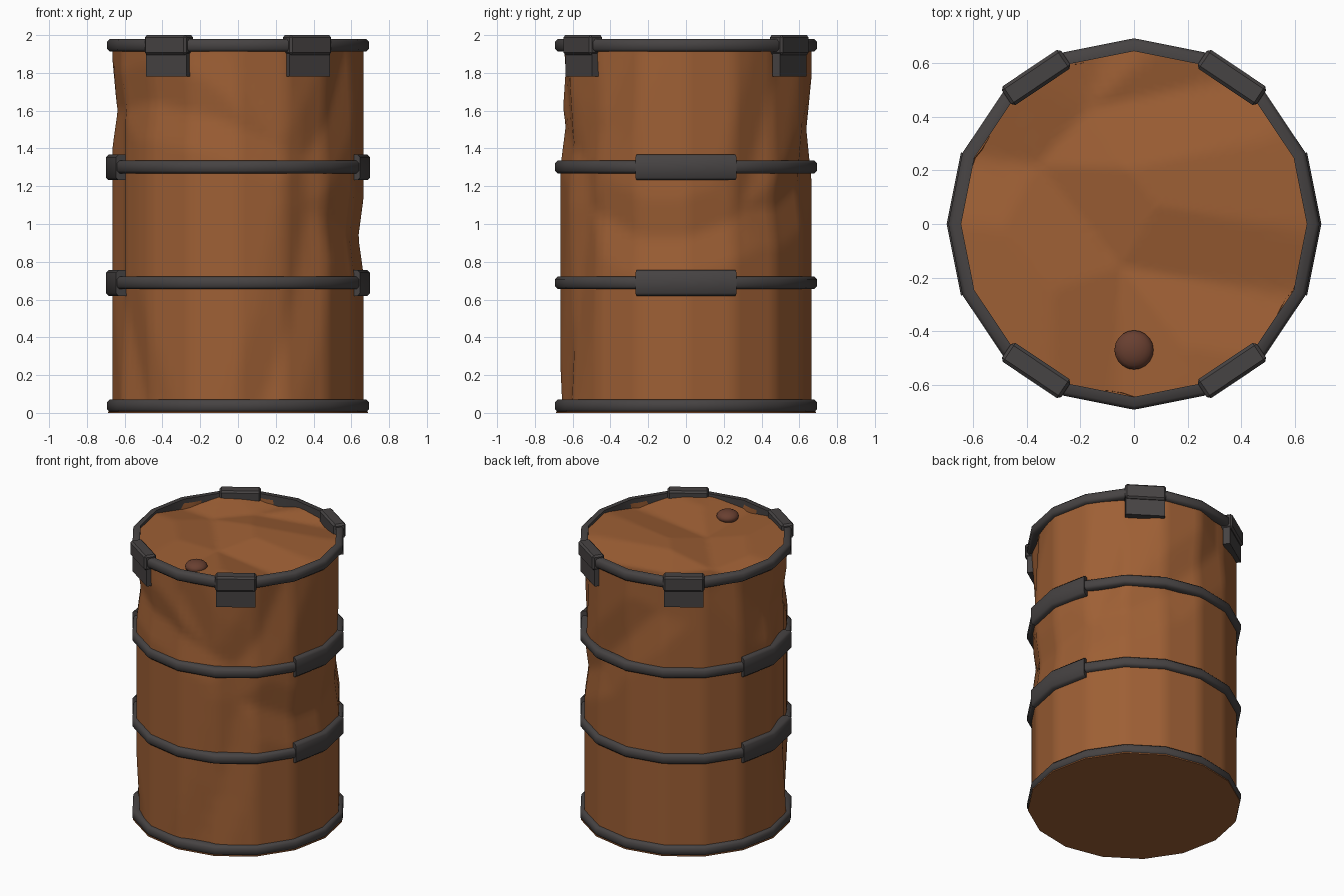
import bpy, bmesh, math
from mathutils import Vector

if "Cube" in bpy.data.objects:
    bpy.data.objects.remove(bpy.data.objects["Cube"])

def material(name, rgb):
    m = bpy.data.materials.new(name)
    m.diffuse_color = (*rgb, 1)
    m.use_nodes = True
    m.node_tree.nodes["Principled BSDF"].inputs["Base Color"].default_value = m.diffuse_color
    return m

RUST = material("rust orange", (0.34, 0.115, 0.035))
DARK = material("dark metal", (0.062, 0.056, 0.056))
CAP = material("cap brown", (0.14, 0.05, 0.03))
SIDES = 16
STEP = 2 * math.pi / SIDES

def finish(bm, name, mat, angle=30):
    bmesh.ops.recalc_face_normals(bm, faces=bm.faces)
    me = bpy.data.meshes.new(name)
    bm.to_mesh(me)
    bm.free()
    me.materials.append(mat)
    ob = bpy.data.objects.new(name, me)
    bpy.context.collection.objects.link(ob)
    bpy.ops.object.select_all(action='DESELECT')
    ob.select_set(True)
    bpy.context.view_layer.objects.active = ob
    bpy.ops.object.shade_smooth_by_angle(angle=math.radians(angle))
    return ob

def poly_radius(r, a):
    # radius of a 16-sided outline at angle a
    return r * math.cos(STEP / 2) / math.cos((a % STEP) - STEP / 2)

def crease_distance(p, lines):
    best = 9.0
    for line in lines:
        for a, b in zip(line, line[1:]):
            a, b = Vector(a), Vector(b)
            d = b - a
            t = max(0, min(1, (p - a).dot(d) / d.length_squared))
            best = min(best, (p - a - d * t).length)
    return best

def skin_grid(bm, rows, closed=True):
    n = len(rows[0])
    for r0, r1 in zip(rows, rows[1:]):
        for i in range(n if closed else n - 1):
            j = (i + 1) % n
            bm.faces.new((r0[i], r0[j], r1[j], r1[i]))

# dent creases on the wall: (angle in degrees, height)
WALL = [
    [(-162, 1.6), (-136, 1.65), (-99, 1.56), (-72, 1.43), (-57, 1.33)],
    [(-96, 1.94), (-72, 1.43)],
    [(-57, 1.33), (-54, 1.1), (-60, .75), (-66, .45), (-78, .05)],
    [(-54, 1.1), (-22, .93), (0, .93), (23, 1.02), (28, 1.08), (46, 1.08), (67, 1.2)],
    [(28, 1.08), (46, 1.75), (50, 1.94)],
    [(-57, 1.33), (-42, 1.55), (-26, 1.94)],
    [(-162, 1.6), (-162, .7), (-140, .05)],
    [(67, 1.2), (75, 1.33), (109, 1.72), (109, 1.94)],
    [(152, 1.94), (178, 1.6), (198, 1.6)],
]
R = 0.665
wall_lines = [[(math.radians(a + k) * R, z) for a, z in line]
              for line in WALL for k in (-360, 0, 360)]

# dented barrel wall
bm = bmesh.new()
COLS, ROWS = 96, 56
rows = []
for k in range(ROWS + 1):
    z = 0.01 + 1.94 * k / ROWS
    row = []
    for i in range(COLS):
        a = 2 * math.pi * i / COLS
        d = crease_distance(Vector((a * R, z)), wall_lines)
        r = poly_radius(R, a) - 0.028 * max(0, 1 - d / 0.2)
        row.append(bm.verts.new((r * math.cos(a), r * math.sin(a), z)))
    rows.append(row)
skin_grid(bm, rows)
finish(bm, "barrel_wall", RUST)

# dented lid
LID = [
    [(-.65, .25), (-.36, .22), (-.05, -.16), (.64, -.28)],
    [(-.05, -.16), (-.06, -.66)],
    [(-.36, .22), (-.17, .43), (.4, .55)],
    [(-.17, .43), (-.1, .66)],
]
bm = bmesh.new()
rows = []
for k in range(29):
    row = []
    for i in range(COLS):
        a = 2 * math.pi * i / COLS
        r = max(0.004, poly_radius(0.66, a) * k / 28)
        p = Vector((r * math.cos(a), r * math.sin(a)))
        d = crease_distance(p, LID)
        row.append(bm.verts.new((p.x, p.y, 1.96 - 0.05 * max(0, 1 - d / 0.25))))
    rows.append(row)
skin_grid(bm, rows)
bm.faces.new(rows[0])
finish(bm, "barrel_lid", RUST)

# bottom plate
bm = bmesh.new()
loops = [[bm.verts.new((0.688 * math.cos(i * STEP), 0.688 * math.sin(i * STEP), z))
          for i in range(SIDES)] for z in (0, 0.008)]
skin_grid(bm, loops)
bm.faces.new(loops[0])
bm.faces.new(loops[1])
finish(bm, "bottom_plate", RUST)

def hoop(name, z0, z1, r_in, r_out, first=0, count=SIDES, bevel=0.014):
    # swept chamfered band; a full ring or an arc with closed ends
    full = count == SIDES
    prof = [(r_in, z0), (r_out - bevel, z0), (r_out, z0 + bevel),
            (r_out, z1 - bevel), (r_out - bevel, z1), (r_in, z1)]
    bm = bmesh.new()
    secs = []
    for i in range(count if full else count + 1):
        a = (first + i) * STEP
        secs.append([bm.verts.new((r * math.cos(a), r * math.sin(a), z)) for r, z in prof])
    skin_grid(bm, secs + secs[:1] if full else secs)
    if not full:
        bm.faces.new(secs[0])
        bm.faces.new(secs[-1])
    return finish(bm, name, DARK, 50)

# rims and hoops
for name, z0, z1 in (("bottom_rim", 0.004, 0.07), ("lower_hoop", 0.655, 0.722),
                     ("upper_hoop", 1.268, 1.335), ("top_rim", 1.912, 1.98)):
    hoop(name, z0, z1, 0.645, 0.693)

# widened hoop joints on both sides
for label, zc in (("lower", 0.688), ("upper", 1.30)):
    for side, first in (("right", -1), ("left", 7)):
        hoop(f"{label}_{side}_joint", zc - 0.068, zc + 0.068, 0.64, 0.699, first, 2)

def block(bm, a, r0, r1, half, z0, z1):
    ca, sa = math.cos(a), math.sin(a)
    loops = [[bm.verts.new((r * ca - t * sa, r * sa + t * ca, z))
              for r, t in ((r0, -half), (r1, -half), (r1, half), (r0, half))]
             for z in (z0, z1)]
    skin_grid(bm, loops)
    bm.faces.new(loops[0])
    bm.faces.new(loops[1])

# lid clips: cap over the rim plus a hanging tab
for n, k in enumerate((2.5, 5.5, 10.5, 13.5)):
    bm = bmesh.new()
    block(bm, k * STEP, 0.615, 0.70, 0.133, 1.895, 2.0)
    bmesh.ops.bevel(bm, geom=bm.edges[:], offset=0.012, segments=1, affect='EDGES')
    block(bm, k * STEP, 0.635, 0.683, 0.128, 1.78, 1.91)
    finish(bm, f"lid_clip_{n + 1}", DARK)

# filler cap
bm = bmesh.new()
bmesh.ops.create_uvsphere(bm, u_segments=20, v_segments=10, radius=0.073)
for v in bm.verts:
    v.co = Vector((v.co.x, v.co.y - 0.47, 1.935 + v.co.z * 0.55))
finish(bm, "filler_cap", CAP, 40)
